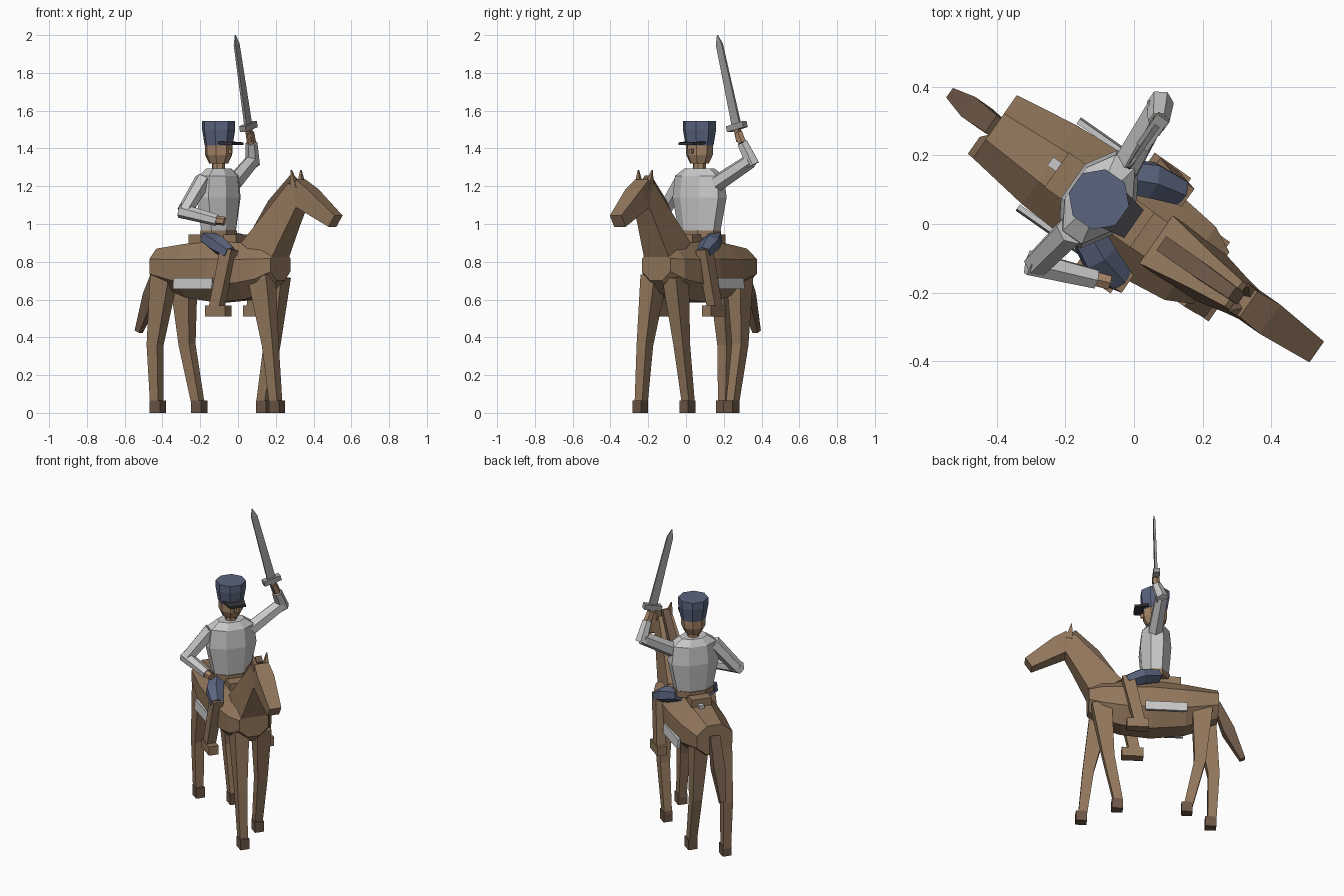
import bpy, bmesh, math
from mathutils import Vector, Matrix

if "Cube" in bpy.data.objects:
    bpy.data.objects.remove(bpy.data.objects["Cube"])

HEADING = math.radians(-35)   # whole group is built along +X, then turned


def material(name, rgb):
    m = bpy.data.materials.new(name)
    m.diffuse_color = (*rgb, 1)
    m.use_nodes = True
    m.node_tree.nodes["Principled BSDF"].inputs["Base Color"].default_value = m.diffuse_color
    return m


BROWN = material("horse brown", (0.29, 0.185, 0.108))
DARK = material("dark brown", (0.15, 0.095, 0.062))
SKIN = material("skin tan", (0.38, 0.235, 0.14))
BLUE = material("slate blue", (0.105, 0.13, 0.215))
GREY = material("tunic grey", (0.58, 0.58, 0.58))
STEEL = material("steel grey", (0.32, 0.32, 0.32))
BLACK = material("visor black", (0.035, 0.035, 0.04))


def loft(name, rings, n, mat, u=None, v=None, ref=(0, 1, 0)):
    """Skin rings (centre, half size along u, half size along v) with n flat sides."""
    bm = bmesh.new()
    pts = [Vector(r[0]) for r in rings]
    off = math.pi / n
    grow = 1 / math.cos(off)          # flats, not corners, sit at the half size
    loops = []
    for i, (c, a, b) in enumerate(rings):
        if u is None:
            d = (pts[min(i + 1, len(pts) - 1)] - pts[max(i - 1, 0)]).normalized()
            vv = d.cross(Vector(ref)).normalized()
            uu = vv.cross(d).normalized()
        else:
            uu, vv = Vector(u), Vector(v)
        loops.append([bm.verts.new(pts[i]
                      + uu * a * grow * math.cos(off + k * math.tau / n)
                      + vv * b * grow * math.sin(off + k * math.tau / n)) for k in range(n)])
    for p, q in zip(loops, loops[1:]):
        for k in range(n):
            bm.faces.new((p[k], p[(k + 1) % n], q[(k + 1) % n], q[k]))
    bm.faces.new(loops[0])
    bm.faces.new(loops[-1])
    bmesh.ops.recalc_face_normals(bm, faces=bm.faces)
    me = bpy.data.meshes.new(name)
    bm.to_mesh(me)
    bm.free()
    me.materials.append(mat)
    ob = bpy.data.objects.new(name, me)
    ob.rotation_euler.z = HEADING
    bpy.context.collection.objects.link(ob)
    return ob


def box(name, c, size, mat):
    x, y, z = c
    return loft(name, [((x, y, z - size[2] / 2), size[0] / 2, size[1] / 2),
                       ((x, y, z + size[2] / 2), size[0] / 2, size[1] / 2)], 4, mat,
                (1, 0, 0), (0, 1, 0))


X, Y, Z = (1, 0, 0), (0, 1, 0), (0, 0, 1)

# Horse body: s, half width, low z, high z
sections = [(-.495, .112, .68, .87), (-.30, .14, .61, .895), (-.10, .152, .585, .91),
            (.08, .145, .60, .90), (.20, .13, .635, .89), (.275, .092, .70, .865)]
loft("horse_body", [((s, 0, (lo + hi) / 2), w, (hi - lo) / 2) for s, w, lo, hi in sections],
     8, BROWN, Y, Z)

# Neck, head, mane, ears, tail
loft("horse_neck", [((.165, 0, .84), .085, .105), ((.30, 0, 1.04), .06, .075),
                    ((.40, 0, 1.185), .045, .055)], 4, BROWN)
loft("horse_head", [((.375, 0, 1.19), .045, .055), ((.45, 0, 1.135), .052, .06),
                    ((.63, 0, 1.015), .037, .036)], 4, BROWN)
loft("horse_mane", [((.135, 0, .93), .025, .045), ((.245, 0, 1.10), .025, .04),
                    ((.365, 0, 1.245), .02, .02)], 4, DARK)
for side, y in (("left", 1), ("right", -1)):
    loft(side + "_ear", [((.39, y * .03, 1.19), .02, .02), ((.375, y * .045, 1.285), .003, .003)],
         4, BROWN)
loft("horse_tail", [((-.49, 0, .80), .03, .02), ((-.56, .003, .62), .035, .035),
                    ((-.645, .005, .43), .017, .016)], 4, DARK)

# Horse legs in a walking step: top, knee and hoof positions along the body
for name, y, top, knee, hoof in (("front_right", -.08, .20, .265, .30),
                                 ("front_left", .085, .20, .16, .10),
                                 ("rear_right", -.08, -.43, -.48, -.47),
                                 ("rear_left", .08, -.40, -.385, -.315)):
    loft(name + "_leg", [((top, y * .85, .72), .045, .06), ((knee, y, .36), .03, .034),
                         ((hoof, y, .05), .024, .026)], 4, BROWN)
    box(name + "_hoof", (hoof + .008, y, .033), (.066, .056, .066), DARK)

# Saddle and blanket
loft("saddle", [((-.275, 0, .918), .062, .026), ((.03, 0, .918), .062, .026)], 4, BROWN, Y, Z)
box("blanket_end", (-.28, .01, .905), (.05, .03, .02), GREY)
for side, y in (("left", 1), ("right", -1)):
    loft(side + "_blanket", [((-.18, y * .158, .655), .125, .008),
                             ((-.18, y * .152, .715), .125, .008)], 4, GREY, X, Y)
    # Rider legs and boots
    loft(side + "_thigh", [((-.13, y * .085, .925), .045, .035), ((-.03, y * .135, .89), .05, .043),
                           ((.06, y * .155, .845), .036, .032)], 6, BLUE)
    loft(side + "_boot", [((.05, y * .153, .87), .032, .036), ((-.018, y * .175, .55), .027, .032)],
         4, BROWN)
    box(side + "_foot", (-.005, y * .175, .54), (.13, .06, .058), BROWN)

# Rider torso, belt, neck, head
R = -.125
loft("torso", [((R, 0, .96), .112, .078), ((R, 0, 1.14), .148, .092), ((R, 0, 1.255), .135, .082),
               ((R, 0, 1.295), .08, .055)], 8, GREY, Y, X)
loft("belt", [((R, 0, .925), .115, .085), ((R, 0, .965), .115, .085)], 8, BROWN, Y, X)
loft("rider_neck", [((R, 0, 1.28), .033, .033), ((R, 0, 1.34), .033, .033)], 8, SKIN, Y, X)
loft("rider_head", [((R, 0, 1.32), .046, .048), ((R, 0, 1.365), .066, .068),
                    ((R, 0, 1.42), .068, .07)], 8, SKIN, Y, X)
box("nose", (R + .075, 0, 1.385), (.02, .016, .026), SKIN)

# Tall cap with visor
loft("cap", [((R, 0, 1.415), .07, .07), ((R, 0, 1.50), .083, .083), ((R, 0, 1.545), .083, .083)],
     8, BLUE, Y, X)
loft("cap_visor", [((R + .04, 0, 1.43), .065, .007), ((R + .125, 0, 1.425), .05, .007)],
     4, BLACK, Y, Z)

# Arms: shoulder, elbow, wrist, hand
arms = {"left": ((-.115, .12, 1.215), (-.135, .325, 1.335), (-.112, .285, 1.43), (-.107, .262, 1.485)),
        "right": ((-.14, -.12, 1.235), (-.165, -.26, 1.065), (.0, -.195, 1.02), (.04, -.18, 1.015))}
for side, (sh, el, wr, ha) in arms.items():
    loft(side + "_upper_arm", [(sh, .04, .04), (el, .035, .035)], 6, GREY, ref=X)
    ref = X if side == "left" else Y
    start = Vector(el) - (Vector(wr) - Vector(el)).normalized() * .025
    loft(side + "_forearm", [(start, .034, .034), (wr, .027, .027)], 6, GREY, ref=ref)
    loft(side + "_hand", [(wr, .021, .021), (ha, .02, .02)], 6, SKIN, ref=ref)

# Sword: grip, guard, tapered blade
base, tip = Vector((-.109, .252, 1.515)), Vector((-.107, .128, 2.0))
d = (tip - base).normalized()
loft("sword_grip", [(base - d * .08, .014, .014), (base, .014, .014)], 4, BROWN)
loft("sword_guard", [(base - d * .016, .055, .02), (base + d * .016, .055, .02)], 4, STEEL)
loft("sword_blade", [(base, .026, .008), (tip - d * .05, .019, .006), (tip, .002, .002)], 4, STEEL)
